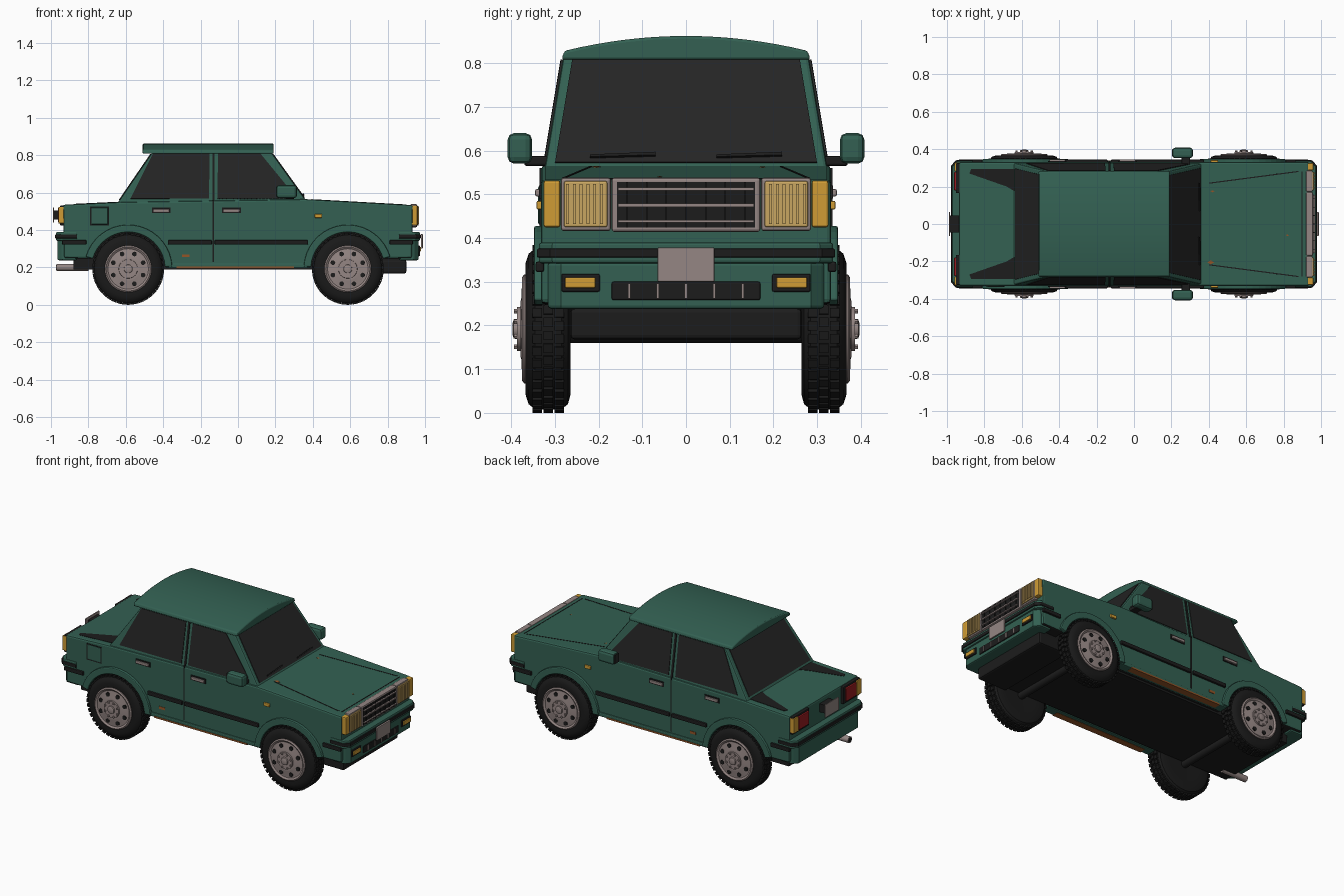
import bpy, bmesh, math
from mathutils import Vector

if "Cube" in bpy.data.objects:
    bpy.data.objects.remove(bpy.data.objects["Cube"])


def material(name, rgb):
    m = bpy.data.materials.new(name)
    m.diffuse_color = (*rgb, 1)
    m.use_nodes = True
    m.node_tree.nodes["Principled BSDF"].inputs["Base Color"].default_value = m.diffuse_color
    return m


GREEN = material("green paint", (0.033, 0.118, 0.085))
BLACK = material("black trim", (0.012, 0.012, 0.012))
GLASS = material("dark glass", (0.018, 0.018, 0.018))
RUBBER = material("tyre rubber", (0.010, 0.010, 0.010))
METAL = material("warm grey metal", (0.30, 0.24, 0.23))
AMBER = material("amber lens", (0.62, 0.33, 0.035))
LAMP = material("headlight lens", (0.58, 0.38, 0.12))
RED = material("red lens", (0.33, 0.012, 0.015))
RUST = material("rust", (0.30, 0.09, 0.02))


def finish(name, bm, mat, bevel=0.0, smooth=False):
    bmesh.ops.recalc_face_normals(bm, faces=bm.faces)
    me = bpy.data.meshes.new(name)
    bm.to_mesh(me)
    bm.free()
    me.materials.append(mat)
    ob = bpy.data.objects.new(name, me)
    bpy.context.collection.objects.link(ob)
    if bevel:
        b = ob.modifiers.new("bevel", 'BEVEL')
        b.width, b.segments, b.limit_method = bevel, 2, 'ANGLE'
        b.angle_limit = math.radians(40)
    if smooth:
        bpy.ops.object.select_all(action='DESELECT')
        ob.select_set(True)
        bpy.context.view_layer.objects.active = ob
        bpy.ops.object.shade_smooth_by_angle(angle=math.radians(35))
    return ob


def loft(name, rings, mat, bevel=0.0, smooth=False):
    bm = bmesh.new()
    vs = [[bm.verts.new(p) for p in r] for r in rings]
    n = len(rings[0])
    for a, b in zip(vs, vs[1:]):
        for i in range(n):
            bm.faces.new((a[i], a[(i + 1) % n], b[(i + 1) % n], b[i]))
    bm.faces.new(vs[0])
    bm.faces.new(vs[-1])
    return finish(name, bm, mat, bevel, smooth)


def prism(name, pts, axis, a, b, mat, bevel=0.0, smooth=False):
    put = {'x': lambda p, t: (t, p[0], p[1]), 'y': lambda p, t: (p[0], t, p[1]),
           'z': lambda p, t: (p[0], p[1], t)}[axis]
    return loft(name, [[put(p, t) for p in pts] for t in (a, b)], mat, bevel, smooth)


def box(name, x, y, z, mat, bevel=0.0):
    pts = [(x[0], y[0]), (x[1], y[0]), (x[1], y[1]), (x[0], y[1])]
    return prism(name, pts, 'z', z[0], z[1], mat, bevel)


def panel(name, pts, mat, t=0.004):
    # Thin plate centred on a flat outline in space
    p = [Vector(q) for q in pts]
    n = (p[1] - p[0]).cross(p[2] - p[0]).normalized() * t
    return loft(name, [[q - n for q in p], [q + n for q in p]], mat)


def lathe(name, profile, cx, cz, mat, seg=40):
    # Profile of (radius, y), spun about a crosswise axle
    rings = [[(cx + r * math.cos(2 * math.pi * i / seg), y, cz + r * math.sin(2 * math.pi * i / seg))
              for i in range(seg)] for r, y in profile]
    return loft(name, rings, mat, smooth=True)


def arc(cx, cz, r, a0, a1, n=18):
    return [(cx + r * math.cos(math.radians(a0 + (a1 - a0) * i / n)),
             cz + r * math.sin(math.radians(a0 + (a1 - a0) * i / n))) for i in range(n + 1)]


WX, WZ = 0.587, 0.192
# Lower body with wheel arches
outline = [(-.93, .25), (-.935, .535), (-.62, .55), (.36, .565), (.935, .533), (.93, .25)]
outline += arc(WX, WZ, .2, 16, 177) + arc(-WX, WZ, .2, 3, 164)
body = prism("body", outline, 'y', -.332, .332, GREEN, .01)
body.data.materials.append(BLACK)
for f in body.data.polygons:
    f.material_index = 1 if f.normal.z < -.02 else 0
box("underbody", (-.88, .88), (-.262, .262), (.19, .44), BLACK)
box("front_chin", (.70, .90), (-.265, .265), (.168, .24), BLACK, .01)

# Cabin: widths and ends as functions of height
def yw(z): return .325 - (z - .55) / .27 * .045
def xf(z): return .37 - (z - .55) / .27 * .195
def xr(z): return -.64 + (z - .55) / .27 * .185
loft("cabin", [[(xr(z), -yw(z), z), (xf(z), -yw(z), z), (xf(z), yw(z), z), (xr(z), yw(z), z)]
               for z in (.53, .82)], GREEN, .008)
crown = [(-.278 + .556 * i / 16, .828 + .034 * (1 - (i / 8 - 1) ** 2)) for i in range(17)]
prism("roof", [(-.285, .808)] + crown + [(.285, .808)], 'x', -.51, .19, GREEN, .006, True)

# Front and rear glass
for name, fx, zl, inset in (("windscreen", xf, .572, .03), ("rear_window", xr, .56, .035)):
    panel(name, [(fx(z), s * (yw(z) - inset + .008), z)
                 for s, z in ((-1, zl), (1, zl), (1, .806), (-1, .806))], GLASS)
for y0, y1 in ((-.22, -.07), (.07, .22)):
    panel("wiper", [(xf(z) + .008, y, z) for y, z in
                    ((y0, .584), (y0, .589), (y1, .595), (y1, .588))], BLACK)

windows = {"rear_door_glass": [(-.575, .567), (-.155, .567), (-.152, .808), (-.455, .808)],
           "front_door_glass": [(-.11, .567), (.285, .567), (.29, .60), (.12, .808), (-.107, .808)]}
for s in (-1, 1):
    # Side glazing, door seams and handles
    for name, pts in windows.items():
        panel(name, [(x, s * yw(z), z) for x, z in pts], GLASS)
    panel("pillar_seam", [(x, s * yw(z), z) for x, z in
                          ((-.137, .56), (-.125, .56), (-.125, .808), (-.137, .808))], BLACK, .005)
    def side(a, b):
        return (a, b) if s > 0 else (-b, -a)
    box("door_seam", (-.136, -.128), side(.325, .3345), (.23, .56), BLACK)
    for x in (-.41, 0):
        hx = x if x else -.035
        box("handle_recess", (hx - .05, hx + .05), side(.325, .336), (.49, .52), BLACK)
        box("door_handle", (hx - .043, hx + .043), side(.33, .345), (.495, .512), METAL, .004)
    # Side rubbing strips, sill and rust
    for x0, x1 in ((-.94, -.81), (-.375, -.14), (-.125, .375), (.81, .935)):
        box("rubbing_strip", (x0, x1), side(.325, .344), (.322, .346), BLACK, .005)
    box("sill", (-.385, .385), side(.28, .338), (.196, .222), GREEN, .006)
    box("sill_rust", (-.33, .30), side(.30, .3405), (.1945, .204), RUST)
    box("rust_spot", (-.30, -.26), side(.325, .3345), (.255, .27), RUST)
    box("side_marker", (.41, .45), side(.325, .342), (.465, .485), AMBER, .004)
    # Mirrors
    box("mirror", (.205, .315), side(.352, .408), (.57, .64), GREEN, .015)
    box("mirror_arm", (.255, .30), side(.30, .37), (.565, .588), BLACK, .005)
    panel("mirror_glass", [(.204, s * y, z) for y, z in
                           ((.36, .578), (.40, .578), (.40, .632), (.36, .632))], GLASS, .002)
    for wx, a0, a1 in ((-WX, 3, 164), (WX, 16, 177)):
        # Arch flare, axle end and wheel
        prism("arch_flare", arc(wx, WZ, .236, a0, a1) + arc(wx, WZ, .196, a1, a0), 'y',
              *side(.315, .348), GREEN, .006)
        lathe("tyre", [(r, s * y) for r, y in ((.10, .268), (.15, .264), (.172, .27), (.184, .285),
              (.184, .345), (.172, .36), (.15, .367), (.125, .365), (.12, .355))], wx, WZ, RUBBER)
        bm = bmesh.new()
        for i in range(40):
            a = 2 * math.pi * (i + .25) / 40
            for k, y in enumerate((.29, .315, .34)):
                b = a + .04 * (k % 2)
                ring = []
                for r in (.181, .192):
                    for da, dy in ((-.055, -.011), (.055, -.011), (.055, .011), (-.055, .011)):
                        ring.append(bm.verts.new((wx + r * math.cos(b + da), s * (y + dy),
                                                  WZ + r * math.sin(b + da))))
                for q in ((4, 5, 6, 7), (0, 1, 5, 4), (1, 2, 6, 5), (2, 3, 7, 6), (3, 0, 4, 7)):
                    bm.faces.new([ring[j] for j in q])
        finish("tyre_tread", bm, RUBBER)
        lathe("wheel_disc", [(r, s * y) for r, y in ((.124, .35), (.125, .37), (.118, .375), (.108, .368),
              (.10, .368), (.065, .378), (.055, .378))], wx, WZ, METAL)
        lathe("hub_ring", [(.052, s * .37), (.05, s * .386), (.038, s * .386)], wx, WZ, METAL)
        lathe("hub_cap", [(.024, s * .38), (.022, s * .394), (.012, s * .397)], wx, WZ, METAL, 20)
        for i in range(8):
            a = 2 * math.pi * (i + .5) / 8
            hx, hz = math.cos(a), math.sin(a)
            lathe("wheel_hole", [(.0125, s * .365), (.0125, s * .3765)],
                  wx + .086 * hx, WZ + .086 * hz, BLACK, 12)
            lathe("wheel_bolt", [(.006, s * .38), (.006, s * .393)],
                  wx + .044 * hx, WZ + .044 * hz, METAL, 6)
    # Front lamps with ribbed lenses
    box("headlight_frame", (.92, .955), side(.172, .286), (.416, .538), METAL, .006)
    box("headlight", (.93, .962), side(.18, .279), (.425, .53), LAMP, .004)
    for i in range(6):
        y = .19 + i * .0155
        box("headlight_rib", (.955, .968), side(y, y + .007), (.432, .523), LAMP)
    box("front_indicator", (.925, .96), side(.287, .326), (.424, .532), AMBER, .006)
    box("fog_lamp_surround", (.95, .972), side(.197, .285), (.277, .318), BLACK, .004)
    box("fog_lamp", (.96, .979), side(.207, .277), (.286, .31), AMBER, .003)
    # Rear lamps
    box("rear_lamp_surround", (-.952, -.92), side(.165, .325), (.425, .53), BLACK, .005)
    box("rear_lamp", (-.962, -.94), side(.18, .278), (.44, .52), RED, .004)
    box("rear_indicator", (-.96, -.93), side(.282, .328), (.435, .524), AMBER, .004)
    # Bonnet shut lines and dark boot gutters
    def bz(x): return .565 - (x - .36) * .032 / .575
    panel("bonnet_line", [(x, s * y, bz(x)) for x, y in
                          ((.40, .215), (.88, .278), (.88, .284), (.40, .221))], BLACK, .0015)
    def tz(x): return .535 + (x + .935) * .015 / .315
    panel("boot_gutter", [(x, s * y, tz(x)) for x, y in
                          ((-.88, .27), (-.87, .295), (-.64, .295), (-.63, .17), (-.68, .20))], BLACK, .002)

# Front grille
box("grille_frame", (.92, .957), (-.17, .17), (.414, .538), METAL, .006)
box("grille_back", (.93, .959), (-.158, .158), (.424, .528), BLACK)
for z, h in ((.438, .003), (.475, .004), (.512, .003)):
    box("grille_bar", (.95, .968), (-.156, .156), (z - h, z + h), METAL)
for i in range(7):
    y = -.135 + i * .045
    box("grille_slat", (.95, .964), (y - .002, y + .002), (.424, .528), BLACK)
panel("bonnet_front_line", [(x, y, bz(x)) for x, y in
                            ((.895, -.28), (.90, -.28), (.90, .28), (.895, .28))], BLACK, .0015)

# Bumpers, mirrored front to back
for d, end in ((1, "front"), (-1, "rear")):
    def plan(w, o): return [(d * .86, -w), (d * (o - .025), -w), (d * o, -w + .03),
                            (d * o, w - .03), (d * (o - .025), w), (d * .86, w)]
    prism(end + "_bumper", plan(.336, .972), 'z', .342, .39, GREEN, .006)
    prism(end + "_bumper_lower", plan(.316, .965), 'z', .238, .345, GREEN, .008)
    prism(end + "_bumper_strip", plan(.341, .978), 'z', .355, .376, BLACK, .004)
box("lower_intake", (.95, .970), (-.17, .17), (.258, .30), BLACK, .004)
for i in range(5):
    y = -.13 + i * .065
    box("intake_bar", (.96, .974), (y - .003, y + .003), (.262, .296), METAL)
box("front_plate", (.978, .988), (-.065, .065), (.30, .378), METAL, .003)
box("rear_plate", (-.99, -.983), (-.065, .065), (.44, .52), METAL, .003)
box("rear_plate_mount", (-.984, -.92), (-.045, .045), (.455, .505), BLACK)

# Fuel flap, exhaust and axles
box("fuel_flap_gap", (-.79, -.69), (-.334, -.32), (.425, .525), BLACK)
box("fuel_flap", (-.785, -.695), (-.338, -.32), (.43, .52), GREEN, .005)
prism("exhaust", arc(-.2, .2, .019, 0, 345, 23), 'x', -.97, -.80, METAL, smooth=True)
prism("exhaust_bore", arc(-.2, .2, .013, 0, 345, 23), 'x', -.972, -.96, BLACK)
for wx in (-WX, WX):
    lathe("axle", [(.022, -.30), (.022, .30)], wx, WZ - .01, BLACK, 16)
    for s in (-1, 1):
        lathe("brake_drum", [(.10, s * .27), (.122, s * .30), (.122, s * .36)], wx, WZ, BLACK)

# Small rust spots on bonnet
for x, y, r in ((.41, -.205, .018), (.42, .175, .01), (.82, -.06, .008)):
    panel("bonnet_rust", [(x - r, y, bz(x - r)), (x, y - .6 * r, bz(x)), (x + r, y, bz(x + r)),
                          (x, y + .6 * r, bz(x))], RUST, .0015)
